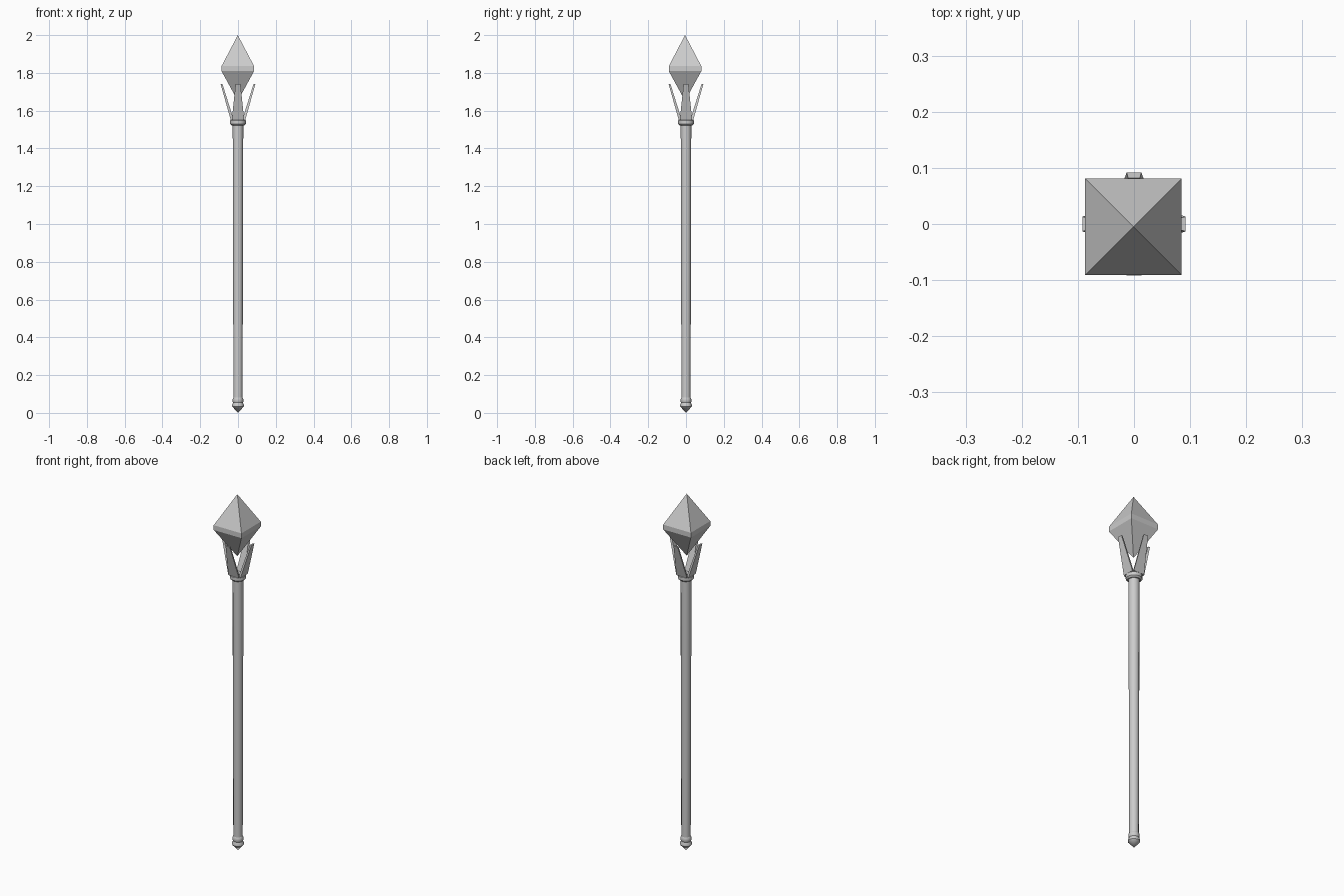
import bpy, bmesh, math
from mathutils import Matrix

if "Cube" in bpy.data.objects:
    bpy.data.objects.remove(bpy.data.objects["Cube"])


def make(name, bm):
    bmesh.ops.recalc_face_normals(bm, faces=bm.faces)
    me = bpy.data.meshes.new(name)
    bm.to_mesh(me)
    bm.free()
    ob = bpy.data.objects.new(name, me)
    bpy.context.collection.objects.link(ob)
    return ob


def lathe(name, profile, sides, turn=0.0, centre=(0, 0)):
    """Rings of (radius, z) joined by quads; radius 0 gives a point."""
    bm = bmesh.new()
    rings = []
    for r, z in profile:
        n = sides if r else 1
        rings.append([bm.verts.new((centre[0] + r * math.cos(turn + i * math.tau / sides),
                                    centre[1] + r * math.sin(turn + i * math.tau / sides), z))
                      for i in range(n)])
    for a, b in zip(rings, rings[1:]):
        for i in range(sides):
            j = (i + 1) % sides
            quad = [a[i % len(a)], a[j % len(a)], b[j % len(b)], b[i % len(b)]]
            bm.faces.new(list(dict.fromkeys(quad)))
    for ring in (rings[0], rings[-1]):
        if len(ring) > 2:
            bm.faces.new(ring)
    return make(name, bm)


def prong(name, angle):
    """Tapered blade leaning outward: (inner, outer, half width, z) sections."""
    bm = bmesh.new()
    loops = []
    for ri, ro, w, z in [(0.022, 0.038, 0.033, 1.55), (0.082, 0.092, 0.013, 1.74)]:
        loops.append([bm.verts.new(p) for p in
                      [(ri, -w * 0.8, z), (ro, -w, z), (ro, w, z), (ri, w * 0.8, z)]])
    for i in range(4):
        j = (i + 1) % 4
        bm.faces.new([loops[0][i], loops[0][j], loops[1][j], loops[1][i]])
    bm.faces.new(loops[0])
    bm.faces.new(loops[1])
    bm.transform(Matrix.Rotation(angle, 4, 'Z'))
    return make(name, bm)


# Tapered shaft
shaft = lathe("shaft", [(0.024, 0.04), (0.028, 1.53)], 12)

# Pointed foot with a ring above it
foot = lathe("foot", [(0, 0.0), (0.031, 0.034), (0.031, 0.042), (0.025, 0.055)], 12)
ring = lathe("foot_ring", [(0.024, 0.052), (0.028, 0.058), (0.028, 0.074), (0.024, 0.082)], 12)

# Collar under the prongs
collar = lathe("collar", [(0.034, 1.522), (0.042, 1.53), (0.042, 1.548), (0.036, 1.555)], 12)

for ob in (shaft, foot, ring, collar):
    bpy.context.view_layer.objects.active = ob
    ob.select_set(True)
    bpy.ops.object.shade_smooth_by_angle(angle=math.radians(35))
    ob.select_set(False)

# Four claw prongs
for k in range(4):
    prong(f"prong_{k + 1}", k * math.pi / 2)

# Square crystal with a narrow girdle
g = 0.086 * math.sqrt(2)
lathe("crystal", [(0, 1.652), (g, 1.809), (g, 1.836), (0, 2.0)], 4, math.pi / 4, (-0.001, -0.005))
